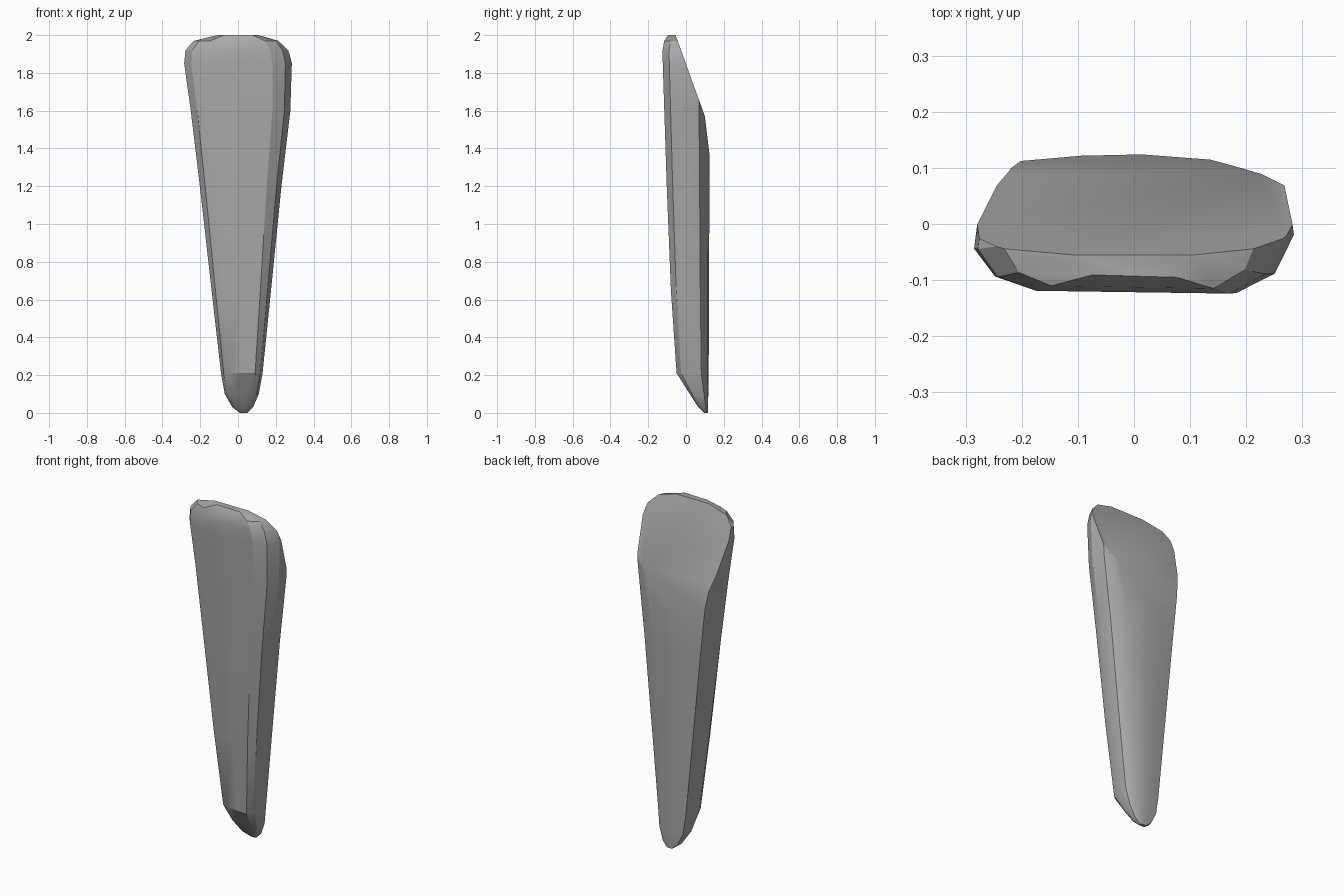
import bpy, bmesh, math
from mathutils import Vector

cube = bpy.data.objects.get("Cube")
if cube:
    bpy.data.objects.remove(cube, do_unlink=True)

# Grey stone
stone = bpy.data.materials.new("grey_stone")
stone.use_nodes = True
colour = (0.4, 0.4, 0.4, 1)
stone.diffuse_color = colour
stone.node_tree.nodes["Principled BSDF"].inputs["Base Color"].default_value = colour

# Cross-section: (across -1..1, depth 0 front .. 1 back)
profile = [(-0.62, 0.02), (0, 0.01), (0.64, 0), (0.88, 0.14), (1, 0.42),
           (0.96, 0.77), (0.82, 0.85), (0.5, 0.96), (0, 1), (-0.45, 0.99),
           (-0.87, 0.95), (-0.95, 0.77), (-1, 0.32), (-0.87, 0.12)]

# Sections up the blade: height, right x, left x, front y, back y
sections = [(0, 0.01, 0.05, 0.095, 0.115), (0.03, -0.03, 0.08, 0.065, 0.117),
            (0.1, -0.07, 0.11, 0.02, 0.118), (0.21, -0.09, 0.13, -0.05, 0.12),
            (0.65, -0.14, 0.175, -0.08, 0.122), (1.2, -0.202, 0.23, -0.102, 0.124),
            (1.6, -0.25, 0.277, -0.115, 0.124), (1.85, -0.285, 0.285, -0.123, 0.124),
            (1.92, -0.278, 0.268, -0.124, 0.124), (1.97, -0.235, 0.225, -0.115, 0.124),
            (2, -0.12, 0.12, -0.095, 0.124)]

bm = bmesh.new()
rings = []
for z, x0, x1, front, back in sections:
    mid, half = (x0 + x1) / 2, (x1 - x0) / 2
    rings.append([bm.verts.new((mid + u * half, front + t * (back - front), z))
                  for u, t in profile])
n = len(profile)
for low, high in zip(rings, rings[1:]):
    for i in range(n):
        j = (i + 1) % n
        bm.faces.new((low[i], low[j], high[j], high[i]))
bm.faces.new(rings[0][::-1])
bm.faces.new(rings[-1])


def slice_back(y0, z0, y1, z1):
    """Cut away the stone behind the slope through two (y, z) points."""
    geom = bm.verts[:] + bm.edges[:] + bm.faces[:]
    cut = bmesh.ops.bisect_plane(bm, geom=geom, plane_co=Vector((0, y0, z0)),
                                 plane_no=Vector((0, z0 - z1, y1 - y0)),
                                 clear_outer=True)
    rim = [e for e in cut["geom_cut"] if isinstance(e, bmesh.types.BMEdge)]
    bmesh.ops.edgeloop_fill(bm, edges=rim)


# Ground cutting bevel and the softer facet below it
slice_back(-0.055, 2.0, 0.1, 1.57)
slice_back(0.1, 1.57, 0.124, 1.37)
bmesh.ops.remove_doubles(bm, verts=bm.verts[:], dist=0.001)
bmesh.ops.recalc_face_normals(bm, faces=bm.faces[:])

mesh = bpy.data.meshes.new("stone_blade")
bm.to_mesh(mesh)
bm.free()
mesh.materials.append(stone)
blade = bpy.data.objects.new("stone_blade", mesh)
bpy.context.collection.objects.link(blade)
bpy.context.view_layer.objects.active = blade
blade.select_set(True)
bpy.ops.object.shade_smooth_by_angle(angle=math.radians(28))
